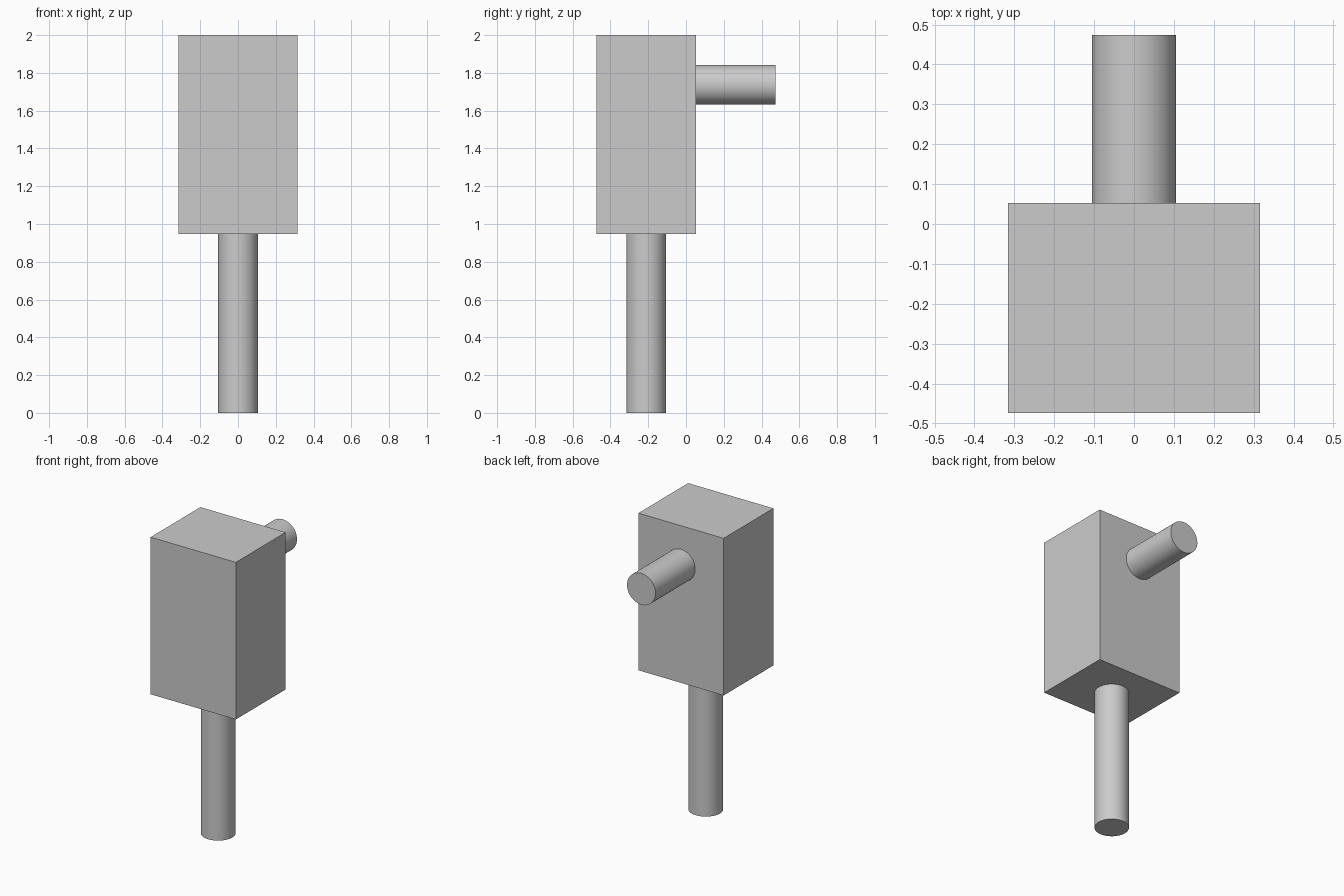
import bpy
from math import pi

cube = bpy.data.objects.get("Cube")
if cube:
    bpy.data.objects.remove(cube, do_unlink=True)

U = 2 / 19  # module: the whole model is 19 modules tall

grey = bpy.data.materials.new("light_grey")
grey.use_nodes = True
colour = (0.6, 0.6, 0.6, 1)
grey.diffuse_color = colour
grey.node_tree.nodes["Principled BSDF"].inputs["Base Color"].default_value = colour


def finish(name):
    obj = bpy.context.object
    obj.name = obj.data.name = name
    obj.data.materials.append(grey)
    return obj


def rod(name, length, centre, tilt=0):
    bpy.ops.mesh.primitive_cylinder_add(
        vertices=64, radius=U, depth=length * U,
        location=[c * U for c in centre], rotation=(tilt, 0, 0))
    bpy.ops.object.shade_smooth_by_angle(angle=pi / 6)
    return finish(name)


# Rectangular body
bpy.ops.mesh.primitive_cube_add(size=1, location=(0, -2 * U, 14 * U))
body = finish("body")
body.scale = (6 * U, 5 * U, 10 * U)

# Upright post below and horizontal peg at the back
rod("post", 9, (0, -2, 4.5))
rod("rear_peg", 4, (0, 2.5, 16.5), pi / 2)
